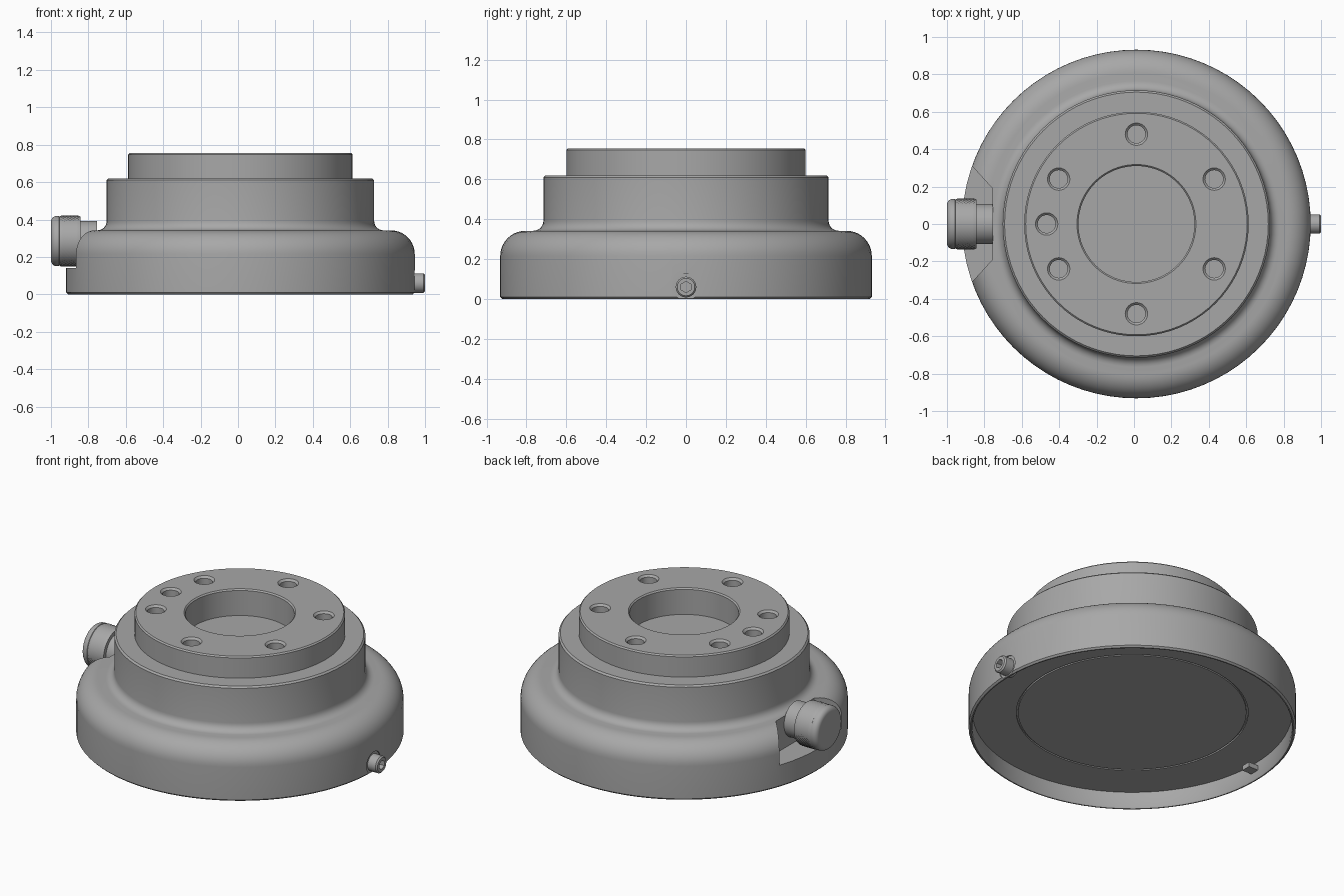
import bpy, bmesh, math
from mathutils import Matrix, Vector

CX = 0.013            # axis of the turned body
TO_LEFT = Matrix.Rotation(-math.pi / 2, 4, 'Y')
TO_RIGHT = Matrix.Rotation(math.pi / 2, 4, 'Y')

if "Cube" in bpy.data.objects:
    bpy.data.objects.remove(bpy.data.objects["Cube"])

grey = bpy.data.materials.new("satin grey metal")
grey.use_nodes = True
colour = (0.39, 0.39, 0.39, 1)
grey.diffuse_color = colour
grey.node_tree.nodes["Principled BSDF"].inputs["Base Color"].default_value = colour


def finish(name, bm, matrix=Matrix()):
    bmesh.ops.recalc_face_normals(bm, faces=bm.faces)
    mesh = bpy.data.meshes.new(name)
    bm.to_mesh(mesh)
    bm.free()
    mesh.transform(matrix)
    mesh.materials.append(grey)
    obj = bpy.data.objects.new(name, mesh)
    bpy.context.collection.objects.link(obj)
    return obj


def lathe(name, profile, steps, matrix=Matrix(), tweak=None):
    """Spin (radius, height) points around z."""
    bm = bmesh.new()
    verts = [bm.verts.new((r, 0, z)) for r, z in profile]
    edges = [bm.edges.new(pair) for pair in zip(verts, verts[1:])]
    bmesh.ops.spin(bm, geom=verts + edges, cent=(0, 0, 0), axis=(0, 0, 1),
                   angle=math.tau, steps=steps)
    bmesh.ops.remove_doubles(bm, verts=bm.verts, dist=1e-5)
    if tweak:
        tweak(bm)
    return finish(name, bm, matrix)


def prism(name, outline, z0, z1):
    bm = bmesh.new()
    face = bm.faces.new([bm.verts.new((x, y, z0)) for x, y in outline])
    new = bmesh.ops.extrude_face_region(bm, geom=[face])["geom"]
    bmesh.ops.translate(bm, vec=(0, 0, z1 - z0),
                        verts=[v for v in new if isinstance(v, bmesh.types.BMVert)])
    return finish(name, bm)


def arc(r, z, rad_r, rad_z, start, end, n=8):
    angles = [math.radians(start + (end - start) * i / n) for i in range(n + 1)]
    return [(r + rad_r * math.cos(a), z + rad_z * math.sin(a)) for a in angles]


def cut(obj, cutters):
    for cutter in cutters:
        mod = obj.modifiers.new("cut", 'BOOLEAN')
        mod.operation, mod.solver, mod.object = 'DIFFERENCE', 'EXACT', cutter
    graph = bpy.context.evaluated_depsgraph_get()
    mesh = bpy.data.meshes.new_from_object(obj.evaluated_get(graph))
    obj.modifiers.clear()
    obj.data = mesh
    for cutter in cutters:
        bpy.data.objects.remove(cutter)


def smooth(obj):
    bpy.ops.object.select_all(action='DESELECT')
    obj.select_set(True)
    bpy.context.view_layer.objects.active = obj
    bpy.ops.object.shade_smooth_by_angle(angle=math.radians(32))


# Turned body: hollow underside, domed flange, two steps and a central bore
profile = [(0, 0.105), (0.65, 0.105), (0.65, 0.115), (0.66, 0.115), (0.66, 0.105),
           (0.91, 0.105), (0.91, 0.01), (0.915, 0), (0.922, 0), (0.932, 0.01)]
profile += arc(0.805, 0.215, 0.127, 0.127, 0, 90, 10)
profile += arc(0.765, 0.392, 0.05, 0.05, 270, 180, 6)
profile += [(0.715, 0.61), (0.705, 0.62), (0.6, 0.62), (0.6, 0.747), (0.592, 0.755),
            (0.318, 0.755), (0.31, 0.747), (0.31, 0.59), (0, 0.59)]
body = lathe("body", profile, 80, Matrix.Translation((CX, 0, 0)))

# Bolt holes, each with a chamfered mouth
hole = [(0, -0.05), (0.048, -0.05), (0.048, -0.012), (0.062, 0.002), (0.062, 0.05), (0, 0.05)]
cutters = []
for degrees in (30, 90, 150, 180, 210, 270, 330):
    a = math.radians(degrees)
    place = Matrix.Translation((CX + 0.48 * math.cos(a), 0.48 * math.sin(a), 0.755))
    cutters.append(lathe("hole_cutter", hole, 24, place))

# Pocket around the knob and spot face around the set screw
pocket = [(-0.757, -0.19), (-0.757, 0.19), (-0.957, 0.41), (-1.2, 0.41),
          (-1.2, -0.41), (-0.957, -0.41)]
cutters.append(prism("pocket_cutter", pocket, 0.14, 0.5))
spot = [(0, 0), (0.068, 0), (0.068, 0.1), (0, 0.1)]
cutters.append(lathe("spot_cutter", spot, 32, Matrix.Translation((0.937, 0, 0.06)) @ TO_RIGHT))
cut(body, cutters)
smooth(body)

# Knob with a knurled grip band
ROWS, SEGMENTS = 12, 72
band = [(0.131, 0.09 + 0.11 * i / ROWS) for i in range(ROWS + 1)]


def knurl(bm):
    for v in bm.verts:
        row = round((v.co.z - 0.09) / 0.11 * ROWS)
        radius = v.co.xy.length
        column = round(math.atan2(v.co.y, v.co.x) / math.tau * SEGMENTS)
        if 0 < row < ROWS and abs(radius - 0.131) < 1e-4 and (row + column) % 2:
            v.co.xy *= 0.136 / radius


knob_profile = [(0, 0), (0.108, 0), (0.108, 0.088), (0.131, 0.088)] + band
knob_profile += [(0.134, 0.202)] + arc(0.104, 0.215, 0.03, 0.03, 0, 90, 5) + [(0, 0.245)]
smooth(lathe("knob", knob_profile, SEGMENTS,
             Matrix.Translation((-0.755, 0, 0.285)) @ TO_LEFT, knurl))

# Set screw with a hex socket
screw_at = Matrix.Translation((0.9, 0, 0.06)) @ TO_RIGHT
screw = lathe("set_screw", [(0, 0), (0.052, 0), (0.052, 0.092), (0.044, 0.1), (0, 0.1)],
              32, screw_at)
cut(screw, [lathe("hex_cutter", [(0, 0.06), (0.028, 0.06), (0.028, 0.15), (0, 0.15)],
                  6, screw_at)])
smooth(screw)

# Small catch inside the rim, below the knob
prism("inner_catch", [(-0.9, -0.03), (-0.83, -0.03), (-0.83, 0.03), (-0.9, 0.03)], 0.05, 0.08)
